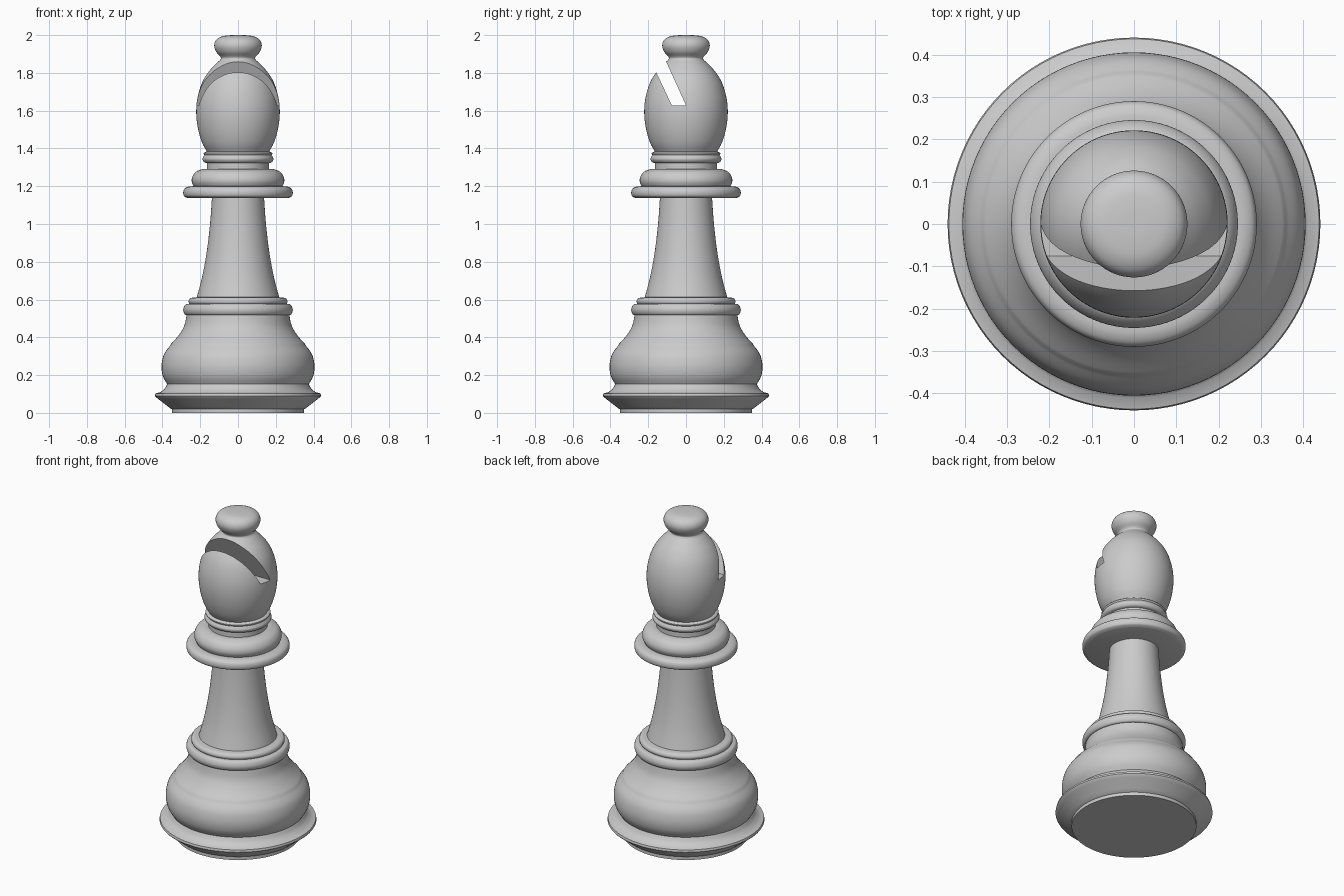
import bpy, bmesh
from math import cos, sin, pi, radians

if "Cube" in bpy.data.objects:
    bpy.data.objects.remove(bpy.data.objects["Cube"])

SIDES = 96


def smooth(points, steps=5):
    """Catmull-Rom curve through the (radius, height) points."""
    p = [points[0]] + points + [points[-1]]
    out = []
    for i in range(1, len(p) - 2):
        a, b, c, d = p[i - 1:i + 3]
        for s in range(steps):
            t = s / steps
            out.append(tuple(0.5 * (2 * b[k] + (c[k] - a[k]) * t
                       + (2 * a[k] - 5 * b[k] + 4 * c[k] - d[k]) * t * t
                       + (3 * b[k] - a[k] - 3 * c[k] + d[k]) * t ** 3) for k in (0, 1)))
    return out + [points[-1]]


def finish(name, bm):
    bmesh.ops.recalc_face_normals(bm, faces=bm.faces)
    mesh = bpy.data.meshes.new(name)
    bm.to_mesh(mesh)
    bm.free()
    obj = bpy.data.objects.new(name, mesh)
    bpy.context.collection.objects.link(obj)
    return obj


def shade(obj):
    bpy.ops.object.select_all(action='DESELECT')
    obj.select_set(True)
    bpy.context.view_layer.objects.active = obj
    bpy.ops.object.shade_smooth_by_angle(angle=radians(35))


def lathe(name, *curves):
    """Turn smooth curves, joined by sharp corners, into a closed solid."""
    profile = []
    for curve in curves:
        for pt in smooth(curve):
            if not profile or pt != profile[-1]:
                profile.append(pt)
    bm = bmesh.new()
    rings = [[bm.verts.new((r * cos(2 * pi * i / SIDES), r * sin(2 * pi * i / SIDES), z))
              for i in range(SIDES)] for r, z in profile]
    for lo, hi in zip(rings, rings[1:]):
        for i in range(SIDES):
            j = (i + 1) % SIDES
            bm.faces.new((lo[i], lo[j], hi[j], hi[i]))
    bm.faces.new(rings[0][::-1])
    bm.faces.new(rings[-1])
    return finish(name, bm)


# Foot, rounded belly and concave shoulder
base = lathe("base",
             [(.35, 0), (.35, .02)],
             [(.36, .025), (.437, .085)],
             [(.44, .09), (.437, .103)],
             [(.41, .11), (.39, .127), (.375, .152)],
             [(.375, .152), (.398, .195), (.405, .25), (.392, .31), (.36, .355)],
             [(.355, .365), (.315, .41), (.285, .46), (.272, .518)])

# Two rings under the stem
lower_ring = lathe("lower_ring",
                   [(.255, .518), (.28, .52), (.29, .545), (.28, .572), (.258, .578)],
                   [(.258, .578), (.262, .592), (.25, .608), (.21, .613)])

# Tapered stem
stem = lathe("stem", [(.218, .613), (.19, .72), (.166, .85), (.148, 1.0), (.138, 1.14)])

# Wide collar with a smaller ring above it
collar = lathe("collar",
               [(.265, 1.137), (.285, 1.147), (.29, 1.167), (.283, 1.187), (.262, 1.198), (.235, 1.2)],
               [(.235, 1.2), (.245, 1.225), (.241, 1.252), (.222, 1.277), (.19, 1.29), (.175, 1.291)])

# Short neck and its ring
neck = lathe("neck",
             [(.165, 1.291), (.165, 1.322)],
             [(.165, 1.322), (.18, 1.328), (.188, 1.345), (.178, 1.365)],
             [(.178, 1.365), (.182, 1.375), (.165, 1.384)])

# Egg-shaped head and finial in one turning
head = lathe("head",
             [(.165, 1.384), (.19, 1.43), (.211, 1.5), (.221, 1.58), (.216, 1.66),
              (.194, 1.74), (.16, 1.8), (.12, 1.845), (.094, 1.87), (.093, 1.885),
              (.116, 1.912), (.126, 1.945), (.115, 1.975), (.085, 1.993), (.045, 1.999), (.01, 2.0)])

# Slanted slot cut across the front of the head
slot = [(-.075, 1.628), (0, 1.628), (-.14, 1.936), (-.215, 1.926)]
bm = bmesh.new()
left, right = ([bm.verts.new((x, y, z)) for y, z in slot] for x in (-.4, .4))
bm.faces.new(left)
bm.faces.new(right)
for i in range(4):
    j = (i + 1) % 4
    bm.faces.new((left[i], left[j], right[j], right[i]))
cutter = finish("slot_cutter", bm)
cutter.hide_render = True
cutter.hide_set(True)
cut = head.modifiers.new("slot", 'BOOLEAN')
cut.operation = 'DIFFERENCE'
cut.solver = 'EXACT'
cut.object = cutter

# Apply the cut before shading so the slot edges stay sharp
bpy.context.view_layer.objects.active = head
bpy.ops.object.modifier_apply(modifier=cut.name)
bpy.data.objects.remove(cutter)

for part in (base, lower_ring, stem, collar, neck, head):
    shade(part)
